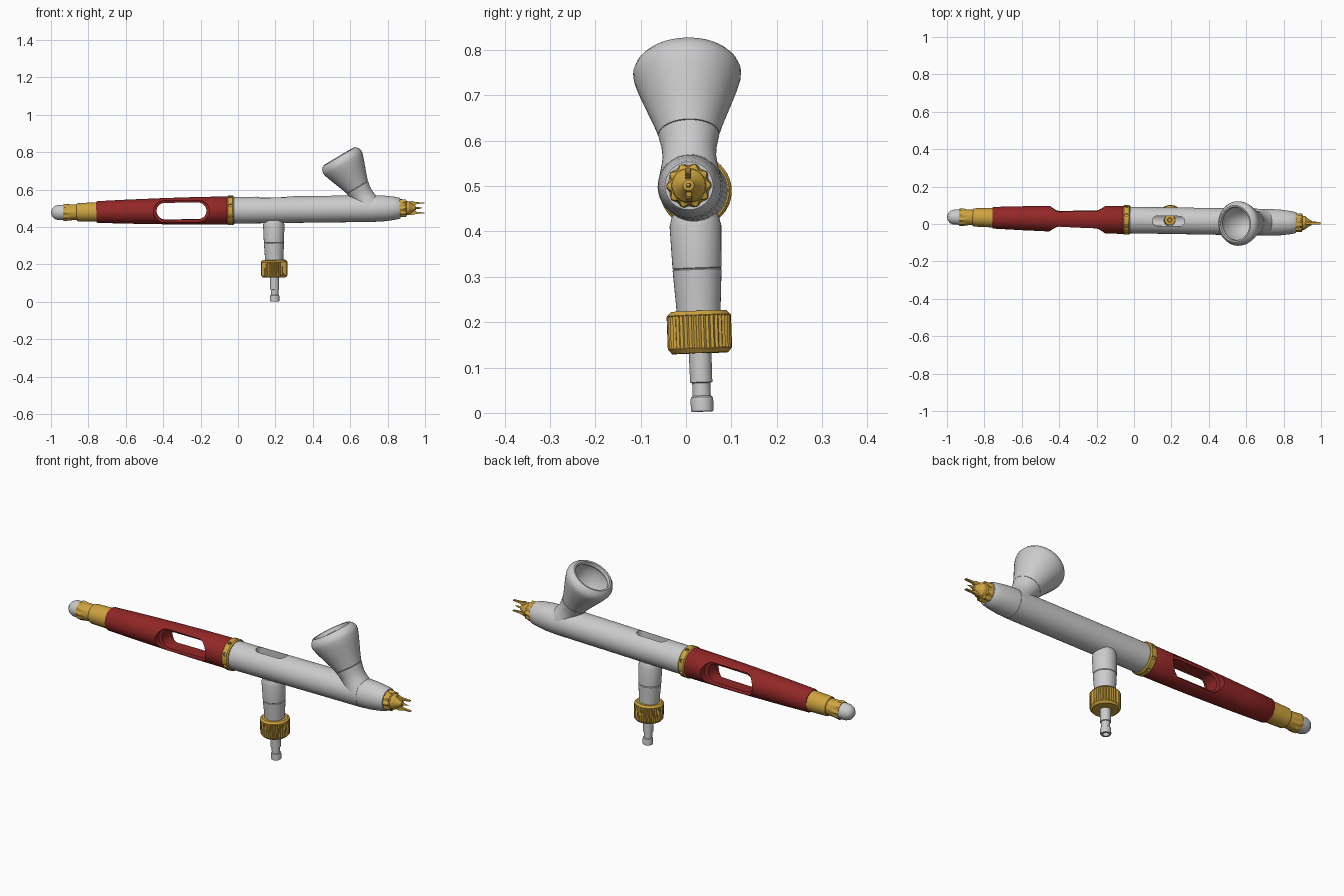
import bpy, bmesh
from math import cos, sin, pi, radians
from mathutils import Matrix, Vector

if "Cube" in bpy.data.objects:
    bpy.data.objects.remove(bpy.data.objects["Cube"])

# Tilted working frame: local x runs along the tool, z points to the cup side
X = Vector((1, -0.0165, 0.0125)).normalized()
Y = Vector((-0.0125, -0.037, 1)).cross(X).normalized()
Z = X.cross(Y)
FRAME = Matrix.Translation((0, 0.021, 0.49)) @ Matrix((X, Y, Z)).transposed().to_4x4()


def material(name, col):
    m = bpy.data.materials.new(name)
    m.diffuse_color = (*col, 1)
    m.use_nodes = True
    m.node_tree.nodes["Principled BSDF"].inputs["Base Color"].default_value = m.diffuse_color
    return m


GOLD = material("gold", (0.62, 0.37, 0.05))
RED = material("red", (0.29, 0.02, 0.02))


def finish(name, bm, mat=None, place=Matrix()):
    bmesh.ops.recalc_face_normals(bm, faces=bm.faces)
    me = bpy.data.meshes.new(name)
    bm.to_mesh(me)
    bm.free()
    me.transform(FRAME @ place)
    ob = bpy.data.objects.new(name, me)
    bpy.context.collection.objects.link(ob)
    if mat:
        me.materials.append(mat)
    return ob


def lathe(name, profile, mat=None, place=Matrix(), seg=40, lobes=0):
    """Spin (x, radius[, scallop depth]) points around x; ends close to the axis or a cap."""
    bm = bmesh.new()
    rings = []
    for x, r, *d in profile:
        if r == 0:
            rings.append([bm.verts.new((x, 0, 0))])
            continue
        ring = []
        for j in range(seg):
            a = 2 * pi * j / seg
            rr = r - (d[0] * (0.5 - 0.5 * cos(lobes * a)) if d else 0)
            ring.append(bm.verts.new((x, rr * cos(a), rr * sin(a))))
        rings.append(ring)
    for a, b in zip(rings, rings[1:]):
        for j in range(seg):
            k = (j + 1) % seg
            q = [a[j % len(a)], a[k % len(a)], b[k % len(b)], b[j % len(b)]]
            bm.faces.new(list(dict.fromkeys(q)))
    for end in (rings[0], rings[-1]):
        if len(end) > 1:
            bm.faces.new(end)
    return finish(name, bm, mat, place)


def stadium(name, sections, place):
    """Loft rounded slots (y, half length, half height) along y."""
    bm = bmesh.new()
    rings = []
    for y, hl, h in sections:
        ring = []
        for i in range(24):
            a = 2 * pi * (i + 0.5) / 24
            shift = (hl - h) * (1 if cos(a) > 0 else -1)
            ring.append(bm.verts.new((shift + h * cos(a), y, h * sin(a))))
        rings.append(ring)
    for a, b in zip(rings, rings[1:]):
        for j in range(24):
            bm.faces.new((a[j], a[j - 1], b[j - 1], b[j]))
    bm.faces.new(rings[0])
    bm.faces.new(rings[-1])
    return finish(name, bm, None, place)


def cut(ob, cutter):
    cutter.hide_render = True
    mod = ob.modifiers.new("cut", 'BOOLEAN')
    mod.operation, mod.solver, mod.object = 'DIFFERENCE', 'EXACT', cutter
    bpy.context.view_layer.objects.active = ob
    bpy.ops.object.modifier_apply(modifier=mod.name)
    bpy.data.objects.remove(cutter)


def at(x, y, z):
    return Matrix.Translation((x, y, z))


DOWN = at(0.19, 0, 0) @ Matrix.Rotation(radians(90), 4, 'Y')
CUP = at(0.5435, 0, 0.281) @ Matrix.Rotation(radians(-120), 4, 'Y')

# Main barrel with trigger slot, inner bore and valve hole
body = lathe("body", [(-0.025, 0), (-0.025, 0.066), (-0.02, 0.071), (0.728, 0.0715),
                      (0.728, 0), ])
cut(body, lathe("bore", [(0.05, 0), (0.05, 0.042), (0.45, 0.042), (0.45, 0)]))
cut(body, stadium("slot", [(0, 0.086, 0.027), (0.1, 0.086, 0.027)],
                  at(0.185, 0, 0) @ Matrix.Rotation(radians(90), 4, 'X')))
cut(body, lathe("valve_hole", [(0.02, 0), (0.02, 0.03), (0.1, 0.03), (0.1, 0)], None, DOWN))

# Tapered head
lathe("head", [(0.725, 0), (0.725, 0.068), (0.73, 0.071), (0.78, 0.069), (0.83, 0.063),
               (0.862, 0.057), (0.868, 0.053), (0.868, 0)])

# Nozzle cap, needle and two crown prongs
lathe("nozzle_cap", [(0.86, 0), (0.86, 0.049), (0.872, 0.05, 0.007), (0.898, 0.049, 0.009),
                     (0.902, 0.038), (0.915, 0.036), (0.928, 0.024), (0.95, 0.012),
                     (0.952, 0)], GOLD, seg=60, lobes=10)
lathe("needle", [(0.94, 0), (0.94, 0.006), (0.965, 0.005), (0.99, 0)], GOLD, seg=12)
for side, name in ((1, "upper_prong"), (-1, "lower_prong")):
    bm = bmesh.new()
    pts = [(0.905, 0.01), (0.905, 0.033), (0.93, 0.037), (0.955, 0.031), (0.997, 0.029),
           (0.997, 0.025), (0.955, 0.021), (0.935, 0.01)]
    face = bm.faces.new([bm.verts.new((x, -0.006, side * z)) for x, z in pts])
    ext = bmesh.ops.extrude_face_region(bm, geom=[face])
    bmesh.ops.translate(bm, vec=(0, 0.012, 0),
                        verts=[g for g in ext["geom"] if isinstance(g, bmesh.types.BMVert)])
    finish(name, bm, GOLD)

# Paint cup with hollow bowl, and its foot
lathe("cup", [(-0.19, 0), (-0.19, 0.067), (-0.165, 0.075), (-0.12, 0.092), (-0.075, 0.109),
              (-0.045, 0.118), (-0.03, 0.119), (-0.015, 0.113), (-0.004, 0.103), (0, 0.098),
              (-0.001, 0.09), (-0.02, 0.087), (-0.03, 0.095), (-0.06, 0.098), (-0.11, 0.08),
              (-0.15, 0.055), (-0.17, 0.025), (-0.173, 0)], None, CUP)
lathe("cup_foot", [(-0.31, 0), (-0.31, 0.07), (-0.27, 0.062), (-0.245, 0.059), (-0.22, 0.061),
                   (-0.192, 0.067), (-0.192, 0)], None, CUP)

# Gold joint ring with dimples
ring = lathe("joint_ring", [(-0.058, 0), (-0.058, 0.074), (-0.053, 0.079), (-0.027, 0.079),
                            (-0.021, 0.074), (-0.021, 0)], GOLD)
for i in range(8):
    spot = Matrix.Rotation(2 * pi * (i + 0.5) / 8, 4, 'X') @ at(-0.04, 0, 0) \
        @ Matrix.Rotation(radians(90), 4, 'Y')
    cut(ring, lathe("dimple", [(0.068, 0), (0.068, 0.009), (0.1, 0.009), (0.1, 0)],
                    None, spot, 12))

# Red handle with through window and recessed border
handle = lathe("handle", [(-0.757, 0), (-0.757, 0.055), (-0.752, 0.058), (-0.6, 0.064),
                          (-0.4, 0.07), (-0.25, 0.073), (-0.06, 0.075), (-0.056, 0.073),
                          (-0.056, 0)], RED)
cut(handle, stadium("window", [(-0.1, 0.15, 0.058), (-0.038, 0.15, 0.058),
                               (-0.034, 0.134, 0.046), (0.034, 0.134, 0.046),
                               (0.038, 0.15, 0.058), (0.1, 0.15, 0.058)],
                    at(-0.302, 0, 0)))

# Gold tail sleeve, scalloped adjuster and rounded end cap
lathe("tail_sleeve", [(-0.862, 0), (-0.862, 0.045), (-0.856, 0.049), (-0.75, 0.052),
                      (-0.75, 0)], GOLD)
lathe("tail_adjuster", [(-0.936, 0), (-0.936, 0.043), (-0.93, 0.048, 0.006),
                        (-0.908, 0.046, 0.006), (-0.9, 0.043), (-0.86, 0.041), (-0.86, 0)],
      GOLD, seg=60, lobes=10)
lathe("tail_cap", [(-0.93, 0), (-0.93, 0.041), (-0.965, 0.04), (-0.983, 0.033),
                   (-0.995, 0.02), (-1.0, 0)])

# Air stem, gold valve, knurled nut and hose nipple
lathe("stem", [(0.13, 0), (0.13, 0.03), (0.055, 0.03), (0.055, 0.05), (0.068, 0.054),
               (0.08, 0.057), (0.173, 0.054), (0.175, 0.052), (0.177, 0.054),
               (0.275, 0.048), (0.275, 0)], None, DOWN)
lathe("valve", [(0.14, 0), (0.14, 0.028), (0.1, 0.028), (0.1, 0.012), (0.11, 0.01),
                (0.11, 0)], GOLD, DOWN, 24)
lathe("stem_nut", [(0.268, 0), (0.268, 0.061), (0.277, 0.07), (0.279, 0.071, 0.004),
                   (0.349, 0.071, 0.004), (0.351, 0.07), (0.361, 0.062), (0.361, 0)],
      GOLD, DOWN, 160, 40)
lathe("hose_nipple", [(0.355, 0), (0.355, 0.025), (0.425, 0.0245), (0.427, 0.02),
                      (0.455, 0.02), (0.458, 0.024), (0.465, 0.025), (0.487, 0.025),
                      (0.49, 0.023), (0.49, 0.014), (0.43, 0.014), (0.43, 0)],
      None, DOWN, 32)

bpy.ops.object.select_all(action='SELECT')
bpy.ops.object.shade_smooth_by_angle(angle=radians(30))
